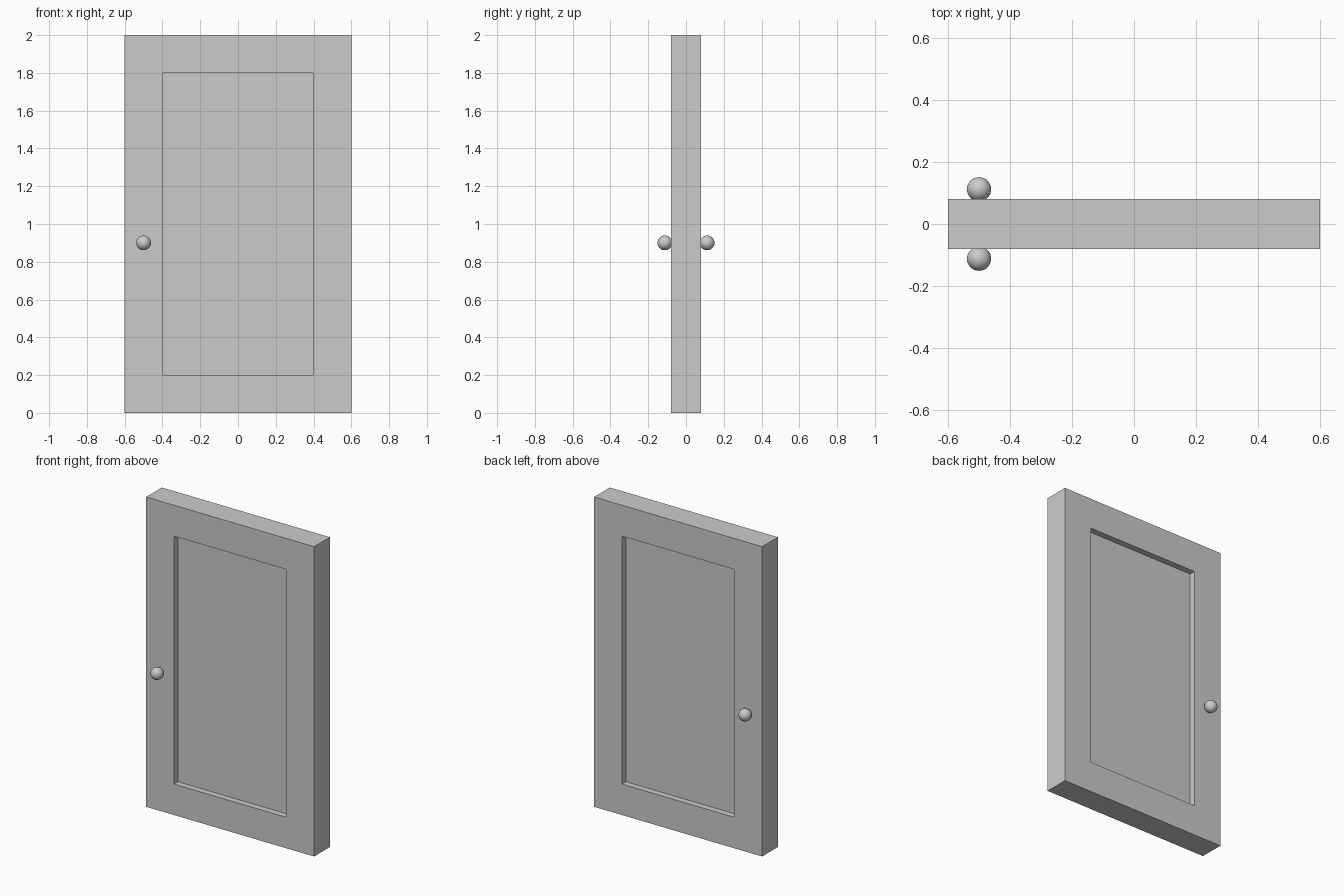
import bpy
import bmesh

WIDTH, DEPTH, HEIGHT = 1.2, 0.16, 2.0
BORDER, RECESS = 0.2, 0.04

cube = bpy.data.objects.get("Cube")
if cube:
    bpy.data.objects.remove(cube, do_unlink=True)

# One plain grey for everything
grey = bpy.data.materials.new("plain_grey")
grey.use_nodes = True
colour = (0.6, 0.6, 0.6, 1.0)
grey.diffuse_color = colour
grey.node_tree.nodes["Principled BSDF"].inputs["Base Color"].default_value = colour


def add_object(name, bm):
    mesh = bpy.data.meshes.new(name)
    bm.to_mesh(mesh)
    bm.free()
    mesh.materials.append(grey)
    obj = bpy.data.objects.new(name, mesh)
    bpy.context.collection.objects.link(obj)
    return obj


# Door slab with a recessed panel on the front and the back
bm = bmesh.new()
bmesh.ops.create_cube(bm, size=1)
bmesh.ops.scale(bm, vec=(WIDTH, DEPTH, HEIGHT), verts=bm.verts)
bmesh.ops.translate(bm, vec=(0, 0, HEIGHT / 2), verts=bm.verts)
bm.normal_update()
for panel in [f for f in bm.faces if abs(f.normal.y) > 0.9]:
    inward = panel.normal * -RECESS
    bmesh.ops.inset_region(bm, faces=[panel], thickness=BORDER, use_even_offset=True)
    floor = bmesh.ops.extrude_discrete_faces(bm, faces=[panel])["faces"][0]
    bmesh.ops.translate(bm, vec=inward, verts=floor.verts)
bmesh.ops.recalc_face_normals(bm, faces=bm.faces)
add_object("door_slab", bm)

# Round knobs on both sides
for name, side in (("front_knob", -1), ("back_knob", 1)):
    bm = bmesh.new()
    bmesh.ops.create_uvsphere(bm, u_segments=32, v_segments=16, radius=0.039)
    for face in bm.faces:
        face.smooth = True
    knob = add_object(name, bm)
    knob.location = (-0.5, side * 0.112, 0.9)
